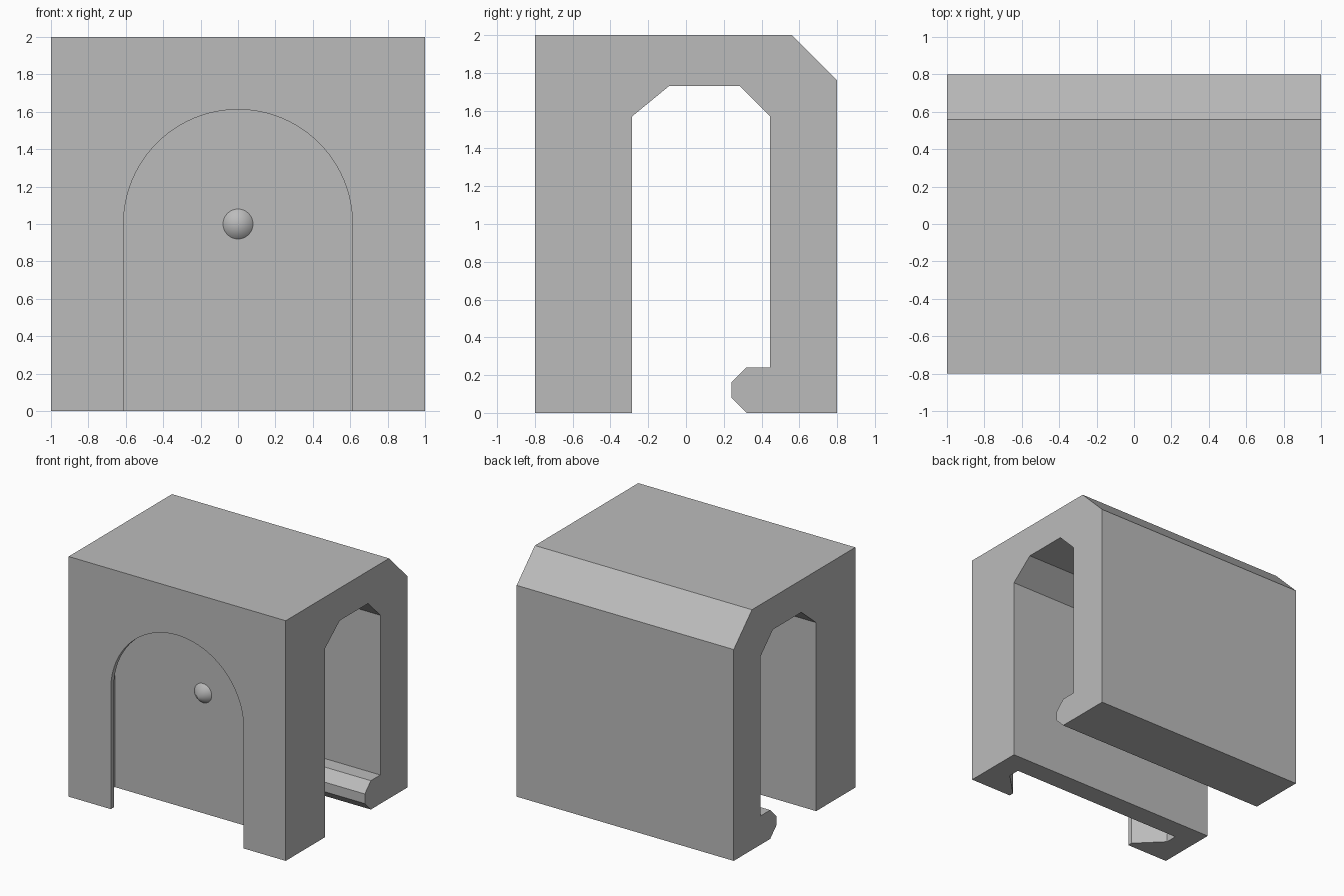
import bpy, bmesh, math
from mathutils import Matrix

cube = bpy.data.objects.get("Cube")
if cube:
    bpy.data.objects.remove(cube)

grey = bpy.data.materials.new("plain grey")
grey.use_nodes = True
colour = (0.5, 0.5, 0.5, 1)
grey.diffuse_color = colour
grey.node_tree.nodes["Principled BSDF"].inputs["Base Color"].default_value = colour


def make_object(name, bm):
    bmesh.ops.recalc_face_normals(bm, faces=bm.faces)
    mesh = bpy.data.meshes.new(name)
    bm.to_mesh(mesh)
    bm.free()
    mesh.materials.append(grey)
    obj = bpy.data.objects.new(name, mesh)
    bpy.context.collection.objects.link(obj)
    return obj


def loft(name, loops):
    """Join closed loops of equal length and cap both ends."""
    bm = bmesh.new()
    rings = [[bm.verts.new(p) for p in loop] for loop in loops]
    for a, b in zip(rings, rings[1:]):
        for i in range(len(a)):
            j = (i + 1) % len(a)
            bm.faces.new((a[i], a[j], b[j], b[i]))
    bm.faces.new(rings[0])
    bm.faces.new(rings[-1])
    return make_object(name, bm)


# Hook body: side profile (y, z) extruded across the width
profile = [(-0.8, 0), (-0.285, 0), (-0.285, 1.57), (-0.09, 1.73), (0.285, 1.73),
           (0.445, 1.57), (0.445, 0.24), (0.32, 0.24), (0.24, 0.16), (0.24, 0.08),
           (0.32, 0), (0.8, 0), (0.8, 1.76), (0.56, 2), (-0.8, 2)]
body = loft("hook_body", [[(x, y, z) for y, z in profile] for x in (-1, 1)])

# Undercut arched slot: narrow lip, sloped flank, wide pocket
FLOOR = -0.46


def arch(radius, y, segments=48):
    angles = [math.pi * i / segments for i in range(segments + 1)]
    curve = [(radius * math.cos(a), y, 1 + radius * math.sin(a)) for a in angles]
    return [(radius, y, -0.2)] + curve + [(-radius, y, -0.2)]


slot = loft("slot_cutter", [arch(0.612, -0.9), arch(0.612, -0.76),
                            arch(0.812, -0.56), arch(0.812, FLOOR)])
cut = body.modifiers.new("slot", "BOOLEAN")
cut.operation = "DIFFERENCE"
cut.solver = "EXACT"
cut.object = slot
bpy.context.view_layer.objects.active = body
body.select_set(True)
bpy.ops.object.modifier_apply(modifier="slot")
bpy.data.objects.remove(slot)

# Pointed detent on the slot floor
bm = bmesh.new()
bmesh.ops.create_cone(bm, cap_ends=True, segments=48, radius1=0.08, radius2=0, depth=0.08,
                      matrix=Matrix.Translation((0, FLOOR - 0.04, 1))
                      @ Matrix.Rotation(math.pi / 2, 4, "X"))
detent = make_object("slot_detent", bm)

# Smooth the curved slot walls and keep the hard edges
detent.select_set(True)
bpy.ops.object.shade_smooth_by_angle(angle=math.radians(25))
